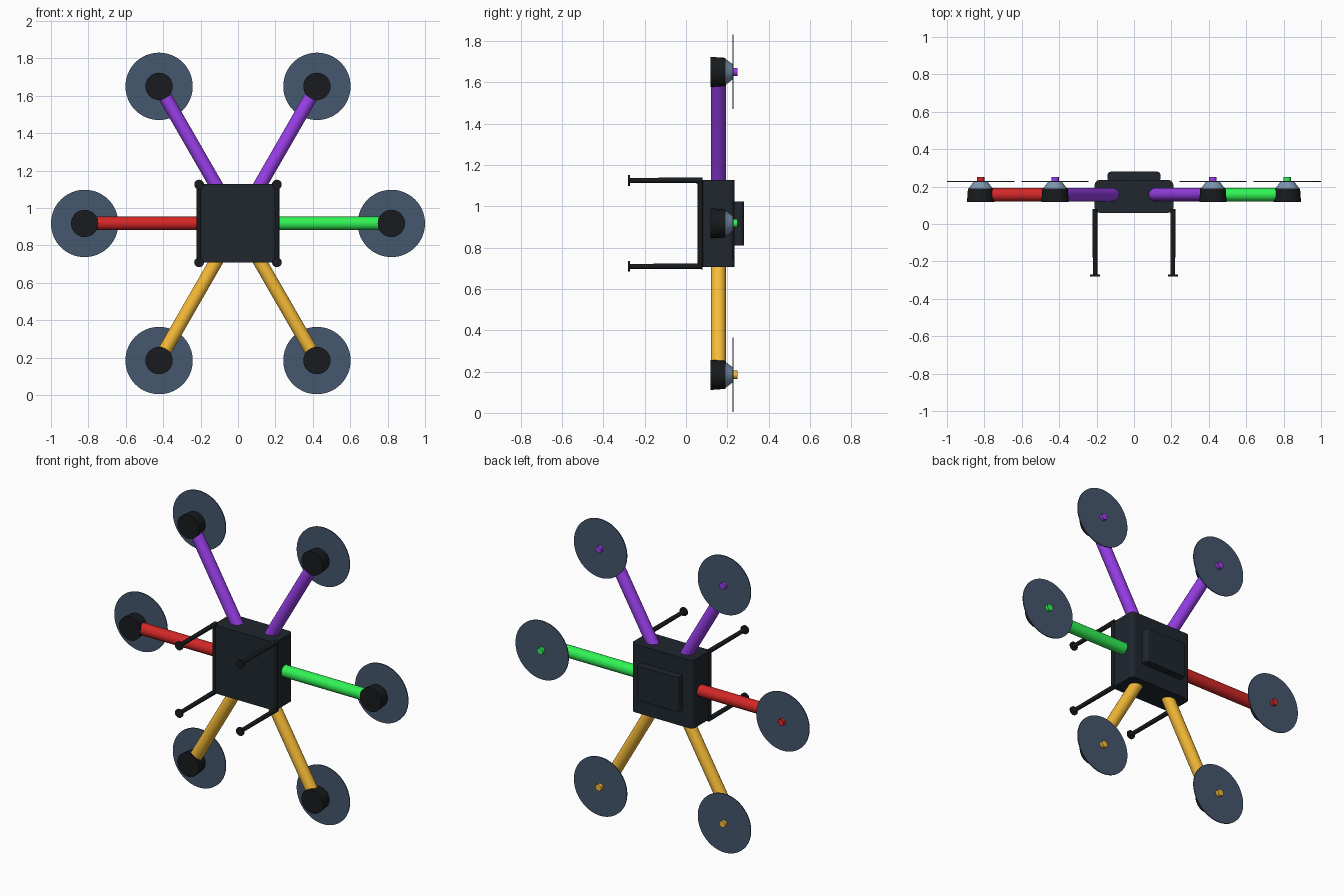
import bpy, bmesh, math
from mathutils import Vector

cube = bpy.data.objects.get("Cube")
if cube:
    bpy.data.objects.remove(cube, do_unlink=True)

MID_Z = 0.917


def material(name, rgb):
    mat = bpy.data.materials.new(name)
    mat.use_nodes = True
    color = (*rgb, 1.0)
    mat.diffuse_color = color
    mat.node_tree.nodes["Principled BSDF"].inputs["Base Color"].default_value = color
    return mat


shell = material("shell", (0.014, 0.02, 0.028))
black = material("black", (0.009, 0.011, 0.013))
steel = material("steel", (0.2, 0.3, 0.42))
blade = material("blade", (0.06, 0.095, 0.155))
red = material("red", (0.65, 0.02, 0.02))
green = material("green", (0.03, 0.9, 0.09))
purple = material("purple", (0.32, 0.05, 0.82))
yellow = material("yellow", (0.93, 0.5, 0.04))


def rod(name, start, end, r1, r2, mat, sides=32):
    """Cylinder or cone frustum between two points."""
    start, end = Vector(start), Vector(end)
    axis = end - start
    bpy.ops.mesh.primitive_cone_add(
        vertices=sides, radius1=r1, radius2=r2, depth=axis.length,
        location=(start + end) / 2,
        rotation=axis.to_track_quat("Z", "Y").to_euler())
    obj = bpy.context.object
    obj.name = name
    obj.data.materials.append(mat)
    bpy.ops.object.shade_smooth_by_angle(angle=math.radians(35))
    return obj


def block(name, half_x, half_z, y1, y2, bevel, mat):
    """Box with its four upright (z) edges chamfered."""
    bm = bmesh.new()
    bmesh.ops.create_cube(bm, size=2)
    for v in bm.verts:
        v.co.x *= half_x
        v.co.y = y1 if v.co.y < 0 else y2
        v.co.z = MID_Z + v.co.z * half_z
    upright = [e for e in bm.edges
               if abs(e.verts[0].co.z - e.verts[1].co.z) > half_z]
    bmesh.ops.bevel(bm, geom=upright, offset=bevel, segments=3,
                    profile=0.5, affect="EDGES")
    mesh = bpy.data.meshes.new(name)
    bm.to_mesh(mesh)
    bm.free()
    mesh.materials.append(mat)
    obj = bpy.data.objects.new(name, mesh)
    bpy.context.collection.objects.link(obj)
    return obj


# Central body and rear hatch
block("body", 0.21, 0.21, 0.06, 0.235, 0.025, shell)
block("rear_hatch", 0.142, 0.106, 0.225, 0.28, 0.018, shell)

# Six arms, each with motor, rotor disc and hub cap
arms = [
    ("left", 0.82, 0.0, green),
    ("right", -0.82, 0.0, red),
    ("upper_left", 0.422, 0.733, purple),
    ("upper_right", -0.422, 0.733, purple),
    ("lower_left", 0.422, -0.733, yellow),
    ("lower_right", -0.422, -0.733, yellow),
]
for label, x, dz, color in arms:
    def at(y, s=1.0):
        return (x * s, y, MID_Z + dz * s)

    rod(label + "_arm", at(0.157, 0.15), at(0.157), 0.036, 0.036, color)
    rod(label + "_motor", at(0.118), at(0.19), 0.073, 0.068, black)
    rod(label + "_motor_cone", at(0.19), at(0.227), 0.064, 0.036, steel)
    rod(label + "_rotor", at(0.225), at(0.231), 0.18, 0.18, blade, 64)
    rod(label + "_hub_cap", at(0.229), at(0.25), 0.02, 0.02, color, 16)

# Landing gear: a rail on each side with two legs and feet
for side, sx in (("left", 1), ("right", -1)):
    x = sx * 0.208
    rod(side + "_rail", (x, 0.069, MID_Z - 0.208), (x, 0.069, MID_Z + 0.208),
        0.013, 0.013, black, 16)
    for level, sz in (("upper", 1), ("lower", -1)):
        z = MID_Z + sz * 0.208
        name = level + "_" + side
        rod(name + "_leg", (x, 0.08, z), (x, -0.275, z), 0.014, 0.012, black, 16)
        rod(name + "_foot", (x, -0.271, z), (x, -0.28, z), 0.026, 0.026, black, 24)
